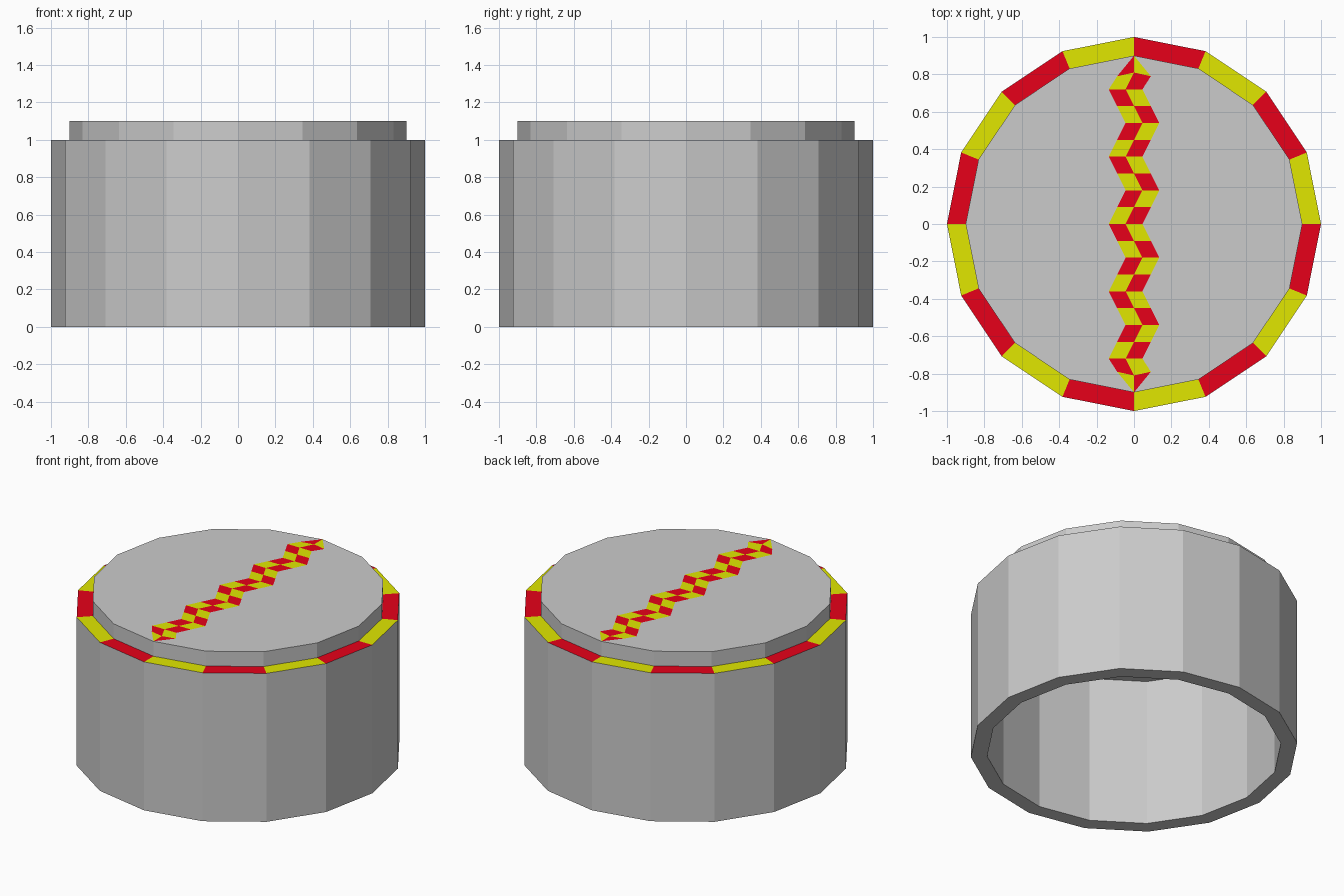
import bpy, bmesh
from math import cos, sin, pi

if "Cube" in bpy.data.objects:
    bpy.data.objects.remove(bpy.data.objects["Cube"])

N = 16


def material(name, color):
    m = bpy.data.materials.new(name)
    m.diffuse_color = color
    m.use_nodes = True
    m.node_tree.nodes["Principled BSDF"].inputs["Base Color"].default_value = m.diffuse_color
    return m


grey = material("grey", (0.8, 0.8, 0.8, 1))
red = material("red", (0.8, 0.0, 0.01, 1))
yellow = material("yellow", (0.75, 0.8, 0.0, 1))


def make_object(name, bm, mats=()):
    mesh = bpy.data.meshes.new(name)
    bm.to_mesh(mesh)
    bm.free()
    for m in mats:
        mesh.materials.append(m)
    obj = bpy.data.objects.new(name, mesh)
    bpy.context.collection.objects.link(obj)
    return obj


def ring(bm, r, z):
    return [bm.verts.new((r * cos(2 * pi * i / N), r * sin(2 * pi * i / N), z))
            for i in range(N)]


# Open tube wall with a red and yellow top rim
bm = bmesh.new()
loops = [ring(bm, 1, 0), ring(bm, 1, 1), ring(bm, 0.9, 1), ring(bm, 0.9, 0)]
for k in range(4):
    a, b = loops[k], loops[(k + 1) % 4]
    for i in range(N):
        j = (i + 1) % N
        f = bm.faces.new((a[i], a[j], b[j], b[i]))
        if k == 1:
            f.material_index = 2 - i % 2
make_object("tube_wall", bm, (grey, red, yellow))

# Raised lid
bm = bmesh.new()
low, high = ring(bm, 0.9, 1), ring(bm, 0.9, 1.1)
bm.faces.new(high)
bm.faces.new(low[::-1])
for i in range(N):
    j = (i + 1) % N
    bm.faces.new((low[i], low[j], high[j], high[i]))
make_object("lid", bm)

# Zigzag hazard stripe across the lid: two columns of alternating cells
bm = bmesh.new()
STEP = 0.09
SHIFT = (-0.5, 0, 0.5, 0)
rows = []
for k in range(1, 20):
    c = SHIFT[(k + 2) % 4] * STEP
    y = 0.9 - k * STEP
    edge_y = max(-0.79, min(0.79, y))
    rows.append([bm.verts.new((c + d * STEP, edge_y if d else y, 1.101))
                 for d in (-1, 0, 1)])
for k in range(18):
    for s in (0, 1):
        a, b = rows[k], rows[k + 1]
        f = bm.faces.new((b[s], b[s + 1], a[s + 1], a[s]))
        f.material_index = (k + 1 + s) % 2
# pointed ends
for row, y, k in ((rows[0], 0.9, 0), (rows[-1], -0.9, 19)):
    tip = bm.verts.new((0, y, 1.101))
    for s in (0, 1):
        corners = (row[s], row[s + 1], tip)
        f = bm.faces.new(corners if y > 0 else corners[::-1])
        f.material_index = (k + s) % 2
make_object("zigzag_stripe", bm, (red, yellow))
